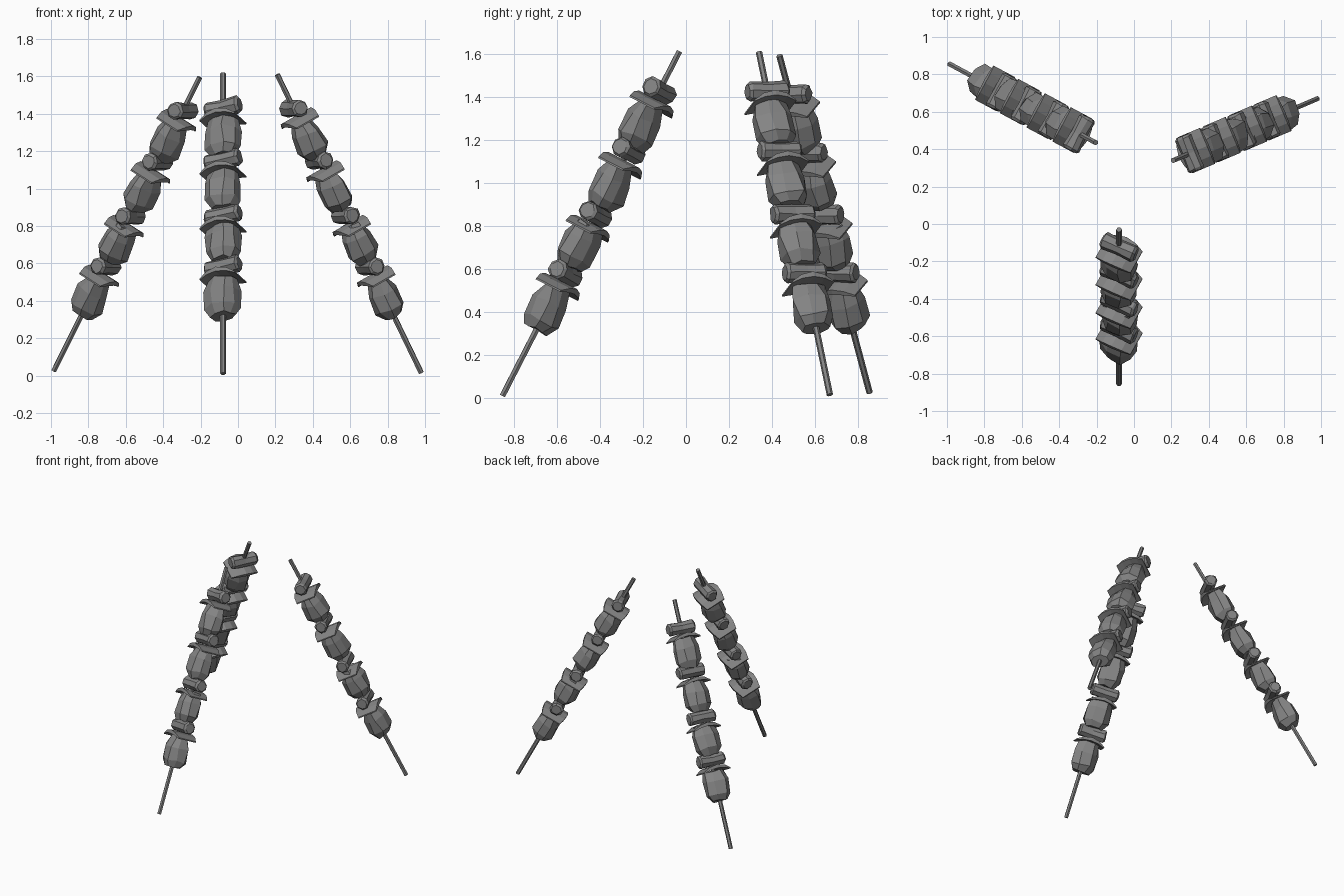
import bpy, bmesh, math, random
from mathutils import Vector, Matrix

cube = bpy.data.objects.get("Cube")
if cube:
    bpy.data.objects.remove(cube, do_unlink=True)

rng = random.Random(4)

# One dark grey for every part
GREY = (0.23, 0.23, 0.23, 1)
dark_grey = bpy.data.materials.new("dark_grey")
dark_grey.use_nodes = True
dark_grey.diffuse_color = GREY
dark_grey.node_tree.nodes["Principled BSDF"].inputs["Base Color"].default_value = GREY


def finish(name, bm, frame):
    bmesh.ops.recalc_face_normals(bm, faces=bm.faces)
    mesh = bpy.data.meshes.new(name)
    bm.to_mesh(mesh)
    bm.free()
    mesh.materials.append(dark_grey)
    obj = bpy.data.objects.new(name, mesh)
    obj.matrix_world = frame
    bpy.context.collection.objects.link(obj)


def loft(rings, sides, squareness=0.0, jitter=0.0):
    """Stack of polygon rings (height, x radius, y radius) along z, capped."""
    bm = bmesh.new()
    loops = []
    for height, rx, ry in rings:
        loop = []
        for i in range(sides):
            a = math.tau * (i + 0.5) / sides
            r = 1 - squareness * math.cos(4 * a + math.pi / 4)
            p = Vector((r * rx * math.cos(a), r * ry * math.sin(a), height))
            p += Vector([rng.uniform(-jitter, jitter) for _ in range(3)])
            loop.append(bm.verts.new(p))
        loops.append(loop)
    for low, high in zip(loops, loops[1:]):
        for i in range(sides):
            j = (i + 1) % sides
            bm.faces.new((low[i], low[j], high[j], high[i]))
    bm.faces.new(loops[0][::-1])
    bm.faces.new(loops[-1])
    return bm


def add_stick(name, frame, length):
    finish(name, loft([(0, 0.015, 0.015), (length, 0.015, 0.015)], 6), frame)


def add_chunk(name, frame):
    # Barrel-like chunk that thins towards the top in one direction
    rings = [(-0.112, 0.064, 0.054), (-0.065, 0.094, 0.086),
             (0.03, 0.097, 0.081), (0.105, 0.078, 0.05)]
    finish(name, loft(rings, 8, 0.05, 0.008), frame)


def add_slice(name, frame):
    # Crescent plate bowed over the stick, narrower at its tips
    bm = bmesh.new()
    sections = []
    for s in (-1, -0.55, 0, 0.55, 1):
        middle = 0.008 - 0.03 * s * s
        half = 0.013 - 0.009 * s * s
        width = 0.092 - 0.02 * s * s
        corners = ((-1, -1), (1, -1), (1, 1), (-1, 1))
        sections.append([bm.verts.new((0.104 * s, width * y, middle + half * z))
                         for y, z in corners])
    for a, b in zip(sections, sections[1:]):
        for i in range(4):
            j = (i + 1) % 4
            bm.faces.new((a[i], a[j], b[j], b[i]))
    bm.faces.new(sections[0])
    bm.faces.new(sections[-1])
    finish(name, bm, frame)


def add_roll(name, frame):
    # Short eight-sided cylinder lying across the stick
    rings = [(-0.1, 0.036, 0.036), (-0.088, 0.048, 0.048), (0, 0.044, 0.044),
             (0.088, 0.048, 0.048), (0.1, 0.036, 0.036)]
    across = Matrix.Rotation(math.pi / 2, 4, "Y")
    finish(name, loft(rings, 8, 0, 0.003), frame @ across)


# Each skewer: bottom end, top end, direction its rolls lie in
SKEWERS = {
    "front": ((-0.08, -0.855, 0.01), (-0.08, -0.03, 1.615), (0.2, -0.09, 0.045)),
    "left": ((0.98, 0.67, 0.015), (0.21, 0.34, 1.61), (0.39, -0.92, 0)),
    "right": ((-0.985, 0.855, 0.025), (-0.205, 0.435, 1.595), (-0.43, -0.8, 0)),
}

# Distance of each chunk, slice and roll along the stick
SERVINGS = [(0.46, 0.58, 0.642), (0.79, 0.885, 0.95),
            (1.105, 1.215, 1.283), (1.42, 1.535, 1.597)]

for side, (bottom, top, roll_dir) in SKEWERS.items():
    bottom, top = Vector(bottom), Vector(top)
    length = (top - bottom).length
    z = (top - bottom).normalized()
    x = Vector(roll_dir)
    x = (x - z * x.dot(z)).normalized()
    y = z.cross(x)
    frame = Matrix.Translation(bottom) @ Matrix((x, y, z)).transposed().to_4x4()
    add_stick(f"{side}_stick", frame, length)
    for n, places in enumerate(SERVINGS, 1):
        parts = zip(("chunk", "slice", "roll"), (add_chunk, add_slice, add_roll), places)
        for label, build, along in parts:
            build(f"{side}_{label}_{n}", frame @ Matrix.Translation((0, 0, along)))
